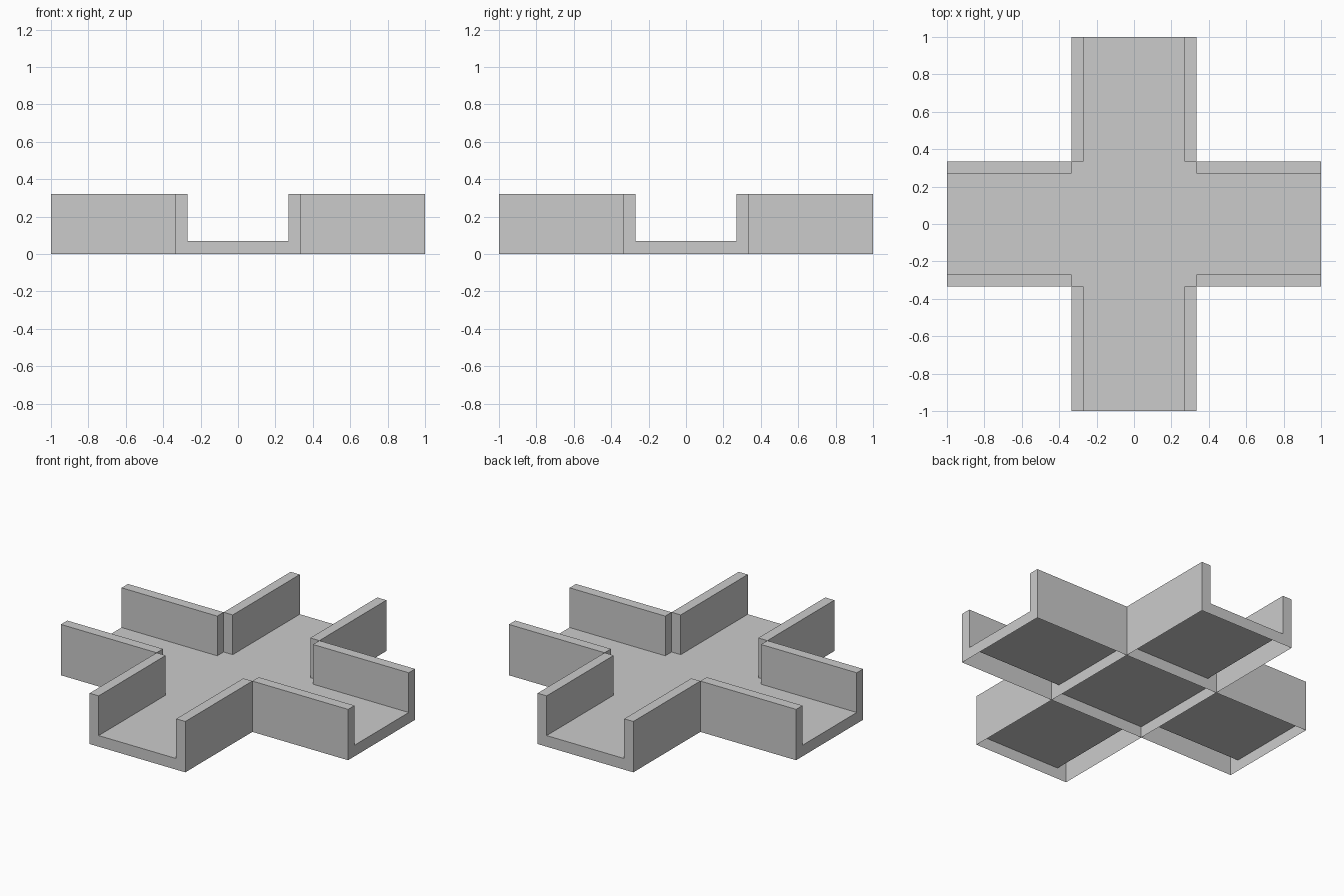
import bpy, bmesh
from math import radians
from mathutils import Matrix

if "Cube" in bpy.data.objects:
    bpy.data.objects.remove(bpy.data.objects["Cube"])

T = 1 / 3        # half width of one tile
W = 0.27         # inner face of the side walls
FLOOR = 0.07     # floor height
TOP = 0.32       # wall height


def tile(name, profile, x0, x1, angle=0):
    """Open-bottomed shell: a (y, z) profile swept along x with closed ends."""
    bm = bmesh.new()
    a = [bm.verts.new((x0, y, z)) for y, z in profile]
    b = [bm.verts.new((x1, y, z)) for y, z in profile]
    for i in range(len(profile) - 1):
        bm.faces.new((a[i], b[i], b[i + 1], a[i + 1]))
    bm.faces.new(a)
    bm.faces.new(b[::-1])
    bmesh.ops.recalc_face_normals(bm, faces=bm.faces)
    # make sure the floor looks up, so the whole shell faces outward
    bm.normal_update()
    floor = [f for f in bm.faces if abs(f.normal.z) > 0.9]
    if floor[0].normal.z < 0:
        bmesh.ops.reverse_faces(bm, faces=bm.faces)
    bm.transform(Matrix.Rotation(radians(angle), 4, 'Z'))
    mesh = bpy.data.meshes.new(name)
    bm.to_mesh(mesh)
    bm.free()
    ob = bpy.data.objects.new(name, mesh)
    bpy.context.collection.objects.link(ob)
    return ob


# centre tile: plain floor, hollow underneath
tile("crossing_floor", [(-T, 0), (-T, FLOOR), (T, FLOOR), (T, 0)], -T, T)

# four corridor arms: floor between two hollow walls
channel = [(-T, 0), (-T, TOP), (-W, TOP), (-W, FLOOR),
           (W, FLOOR), (W, TOP), (T, TOP), (T, 0)]
for side, angle in (("right", 0), ("back", 90), ("left", 180), ("front", 270)):
    tile(side + "_corridor", channel, T, 1, angle)
